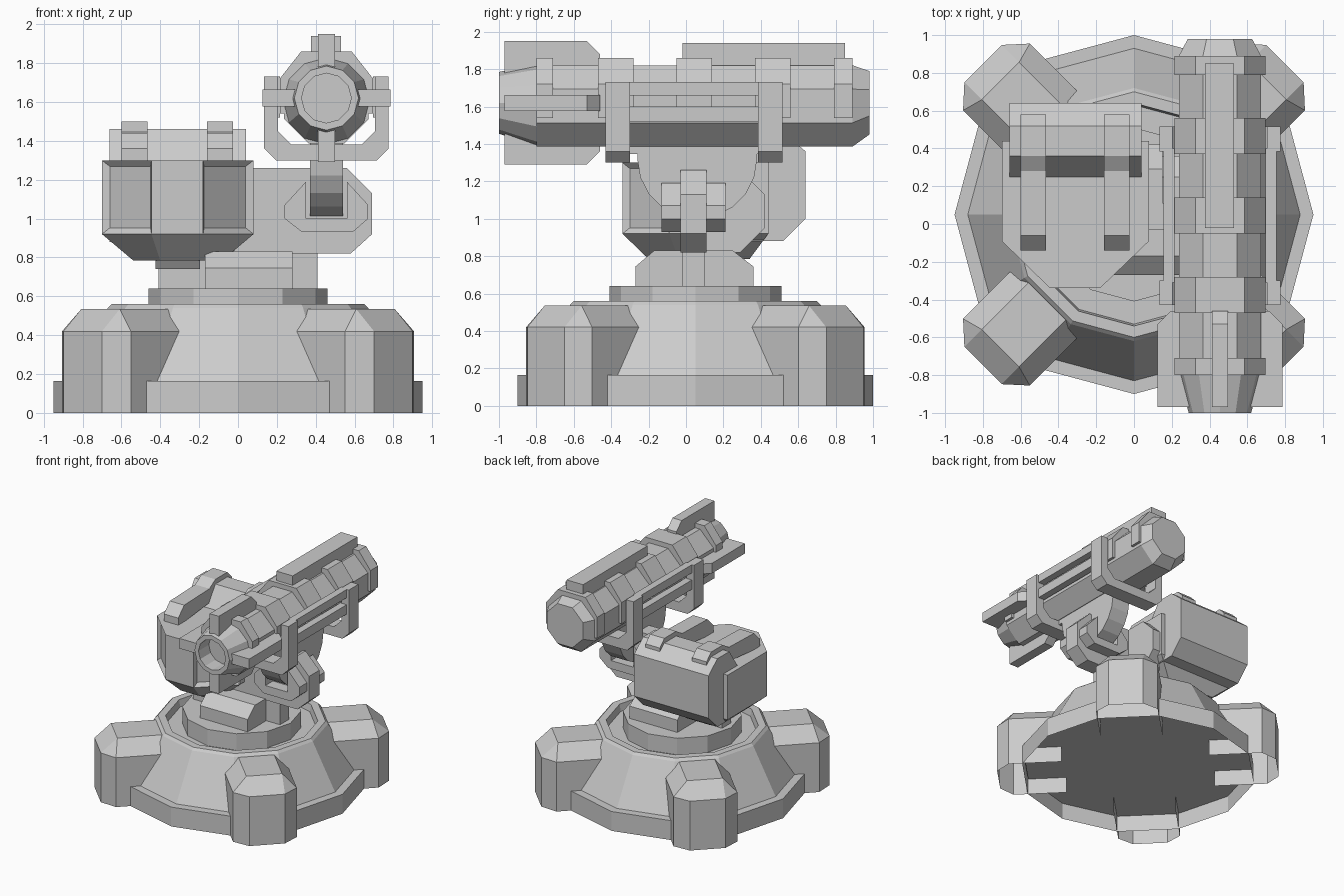
import bpy, bmesh
from math import sin, cos, pi, sqrt
from mathutils import Vector

if "Cube" in bpy.data.objects:
    bpy.data.objects.remove(bpy.data.objects["Cube"])


def loft(name, rings, start=True, end=True, closed=True, recess=None):
    """Skin a list of equal-length point rings; recess(face) picks panels to sink."""
    bm = bmesh.new()
    rows = [[bm.verts.new(p) for p in r] for r in rings]
    n = len(rows[0])
    for a, b in zip(rows, rows[1:]):
        for i in range(n if closed else n - 1):
            j = (i + 1) % n
            bm.faces.new((a[i], a[j], b[j], b[i]))
    if start:
        bm.faces.new(rows[0][::-1])
    if end:
        bm.faces.new(rows[-1])
    bmesh.ops.remove_doubles(bm, verts=bm.verts, dist=1e-5)
    bmesh.ops.recalc_face_normals(bm, faces=bm.faces)
    if recess:
        bm.normal_update()
        picked = [f for f in bm.faces if recess(f)]
        bmesh.ops.inset_individual(bm, faces=picked, thickness=0.045, depth=0)
        for f in picked:
            bmesh.ops.translate(bm, verts=f.verts, vec=-0.025 * f.normal)
    me = bpy.data.meshes.new(name)
    bm.to_mesh(me)
    bm.free()
    ob = bpy.data.objects.new(name, me)
    bpy.context.collection.objects.link(ob)
    return ob


def prism(name, pts, axis, a, b):
    place = {'x': lambda p, t: (t, p[0], p[1]),
             'y': lambda p, t: (p[0], t, p[1]),
             'z': lambda p, t: (p[0], p[1], t)}[axis]
    return loft(name, [[place(p, t) for p in pts] for t in (a, b)])


def box(name, x, y, z):
    return prism(name, [(x[0], y[0]), (x[1], y[0]), (x[1], y[1]), (x[0], y[1])], 'z', *z)


def ngon(n, r, axis, c, t, off=0.0):
    out = []
    for i in range(n):
        w = off + 2 * pi * i / n
        u, v = c[0] + r * cos(w), c[1] + r * sin(w)
        out.append({'x': (t, u, v), 'y': (u, t, v), 'z': (u, v, t)}[axis])
    return out


K = 1 / cos(pi / 8)      # flat-to-corner factor of an octagon
BC = (0, 0.05)           # base centre

# Base: open-bottomed cone with rim, recessed groove and raised turntable
base = [(.95, 0), (.95, .165), (.88, .165), (.67, .54), (.65, .56), (.59, .56),
        (.58, .50), (.46, .50), (.46, .64)]
loft("base_shell", [ngon(12, r, 'z', BC, z) for r, z in base], start=False)
loft("base_underside", [ngon(12, .945, 'z', BC, .14), ngon(12, .87, 'z', BC, .16)], end=False)

# Four diagonal feet, open below and towards the centre
foot = [(.6, -.25), (1.03, -.25), (1.13, -.14), (1.13, .14), (1.03, .25), (.6, .25)]
foot_top = [(.6, -.14), (1.0, -.14), (1.0, -.14), (1.0, .14), (1.0, .14), (.6, .14)]
for k in range(4):
    w = pi / 4 + k * pi / 2

    def ring(pts, z):
        return [(u * cos(w) - v * sin(w), .05 + u * sin(w) + v * cos(w), z) for u, v in pts]
    loft("foot_%d" % k, [ring(foot, 0), ring(foot, .42), ring(foot_top, .535)],
         start=False, closed=False)

# Pedestal on the turntable
prism("pedestal", [(-.27, .63), (-.27, .745), (-.17, .83), (.25, .83), (.36, .745), (.36, .63)],
      'x', -.17, .28)
box("pedestal_plate", (-.41, .41), (-.02, .10), (.63, .83))

# Yoke arm and its trunnion cradle
prism("yoke_arm", [(-.3, .82), (.58, .82), (.69, .92), (.69, 1.13), (.56, 1.26), (-.3, 1.26)],
      'y', -.03, .11)
prism("trunnion_cradle", [(.35, 1.19), (.24, 1.07), (.24, 1.0), (.33, .93), (.59, .93),
                          (.67, 1.0), (.67, 1.07), (.56, 1.19), (.56, 1.0), (.35, 1.0)],
      'y', -.13, .21)
loft("pod_axle", [ngon(8, .22 * K, 'x', (.2, 1.04), x, pi / 8) for x in (0, .15)])

# Pod: chamfered front body with recessed cheek panels
pod = [(-.7, .44), (-.7, -.09), (-.445, -.34), (-.18, -.34), (.08, -.09), (.08, .44)]
pod_low = [(-.54, .34), (-.54, -.04), (-.40, -.2), (-.22, -.2), (-.08, -.04), (-.08, .34)]
loft("pod_body", [[(x, y, .785) for x, y in pod_low], [(x, y, .92) for x, y in pod],
                  [(x, y, 1.3) for x, y in pod]],
     recess=lambda f: abs(f.normal.z) < .01 and abs(f.normal.x) > .4 and f.normal.y < -.4)
prism("pod_rear", [(.23, .88), (.23, 1.28), (.25, 1.3), (.36, 1.46), (.52, 1.46), (.64, 1.36),
                   (.64, 1.0), (.52, .88)], 'x', -.66, .04)
prism("pod_mount", [(-.2, .85), (-.12, .74), (.28, .74), (.36, .85)], 'x', -.425, -.195)
for i, x in enumerate((-.6, -.16)):
    prism("pod_strap_%d" % i, [(-.14, 1.29), (-.14, 1.36), (-.06, 1.44), (.28, 1.45), (.36, 1.5),
                               (.52, 1.5), (.58, 1.44), (.58, 1.36)], 'x', x, x + .135)

# Barrel
GX, GZ = .455, 1.62
loft("barrel", [ngon(8, r * K, 'y', (GX, z), y, pi / 8) for y, r, z in
                [(-.8, .2175, 1.603), (.89, .2175, 1.603), (.98, .17, 1.62)]])
loft("muzzle", [ngon(12, r, 'y', (GX, z), y) for y, r, z in
                [(-.78, .222, 1.605), (-.8, .222, 1.605), (-1.0, .165, GZ),
                 (-1.0, .128, GZ), (-.86, .128, GZ)]])

# Collars over the upper half of the barrel
saddle = [(.24, 1.54), (.24, 1.72), (.13, 1.86), (-.13, 1.86), (-.24, 1.72), (-.24, 1.54)]
for i, (a, b) in enumerate([(-.8, -.71), (-.47, -.28), (-.05, .14), (.37, .56), (.79, .89)]):
    prism("collar_%d" % i, [(GX + x, z) for x, z in saddle], 'y', a, b)
box("top_rail", (.375, .53), (-.02, .85), (1.79, 1.94))

# Four muzzle fins, turned around the barrel axis
fin = [(-.97, .15), (-.97, .33), (-.53, .33), (-.46, .26), (-.46, .15)]
for k in range(4):
    c, s = round(cos(k * pi / 2)), round(sin(k * pi / 2))
    loft("muzzle_fin_%d" % k, [[(GX + r * c - t * s, y, GZ + r * s + t * c) for y, r in fin]
                               for t in (-.043, .043)])

# U-shaped clamps with paired side rails
half = [(.32, 1.73), (.32, 1.36), (.26, 1.3)]
inner = [(.18, 1.38), (.25, 1.45), (.25, 1.73)]
clamp = half + [(-x, z) for x, z in half[::-1]] + [(-x, z) for x, z in inner[::-1]] + inner
for i, (a, b) in enumerate([(-.43, -.30), (.385, .515)]):
    prism("clamp_%d" % i, [(GX + x, z) for x, z in clamp], 'y', a, b)
for s in (-1, 1):
    for z in ((1.52, 1.60), (1.66, 1.73)):
        xs = sorted((GX + s * .24, GX + s * .30))
        box("side_rail", xs, (-.31, .40), z)

# Elevation half-disc under the barrel
box("elevation_plate", (.37, .54), (-.31, .40), (1.345, 1.40))
arc = [(.06 + .32 * cos(pi + pi * i / 10), 1.32 + .32 * sin(pi + pi * i / 10)) for i in range(11)]
prism("elevation_disc", arc + [(.38, 1.36), (-.26, 1.36)], 'x', .37, .54)
